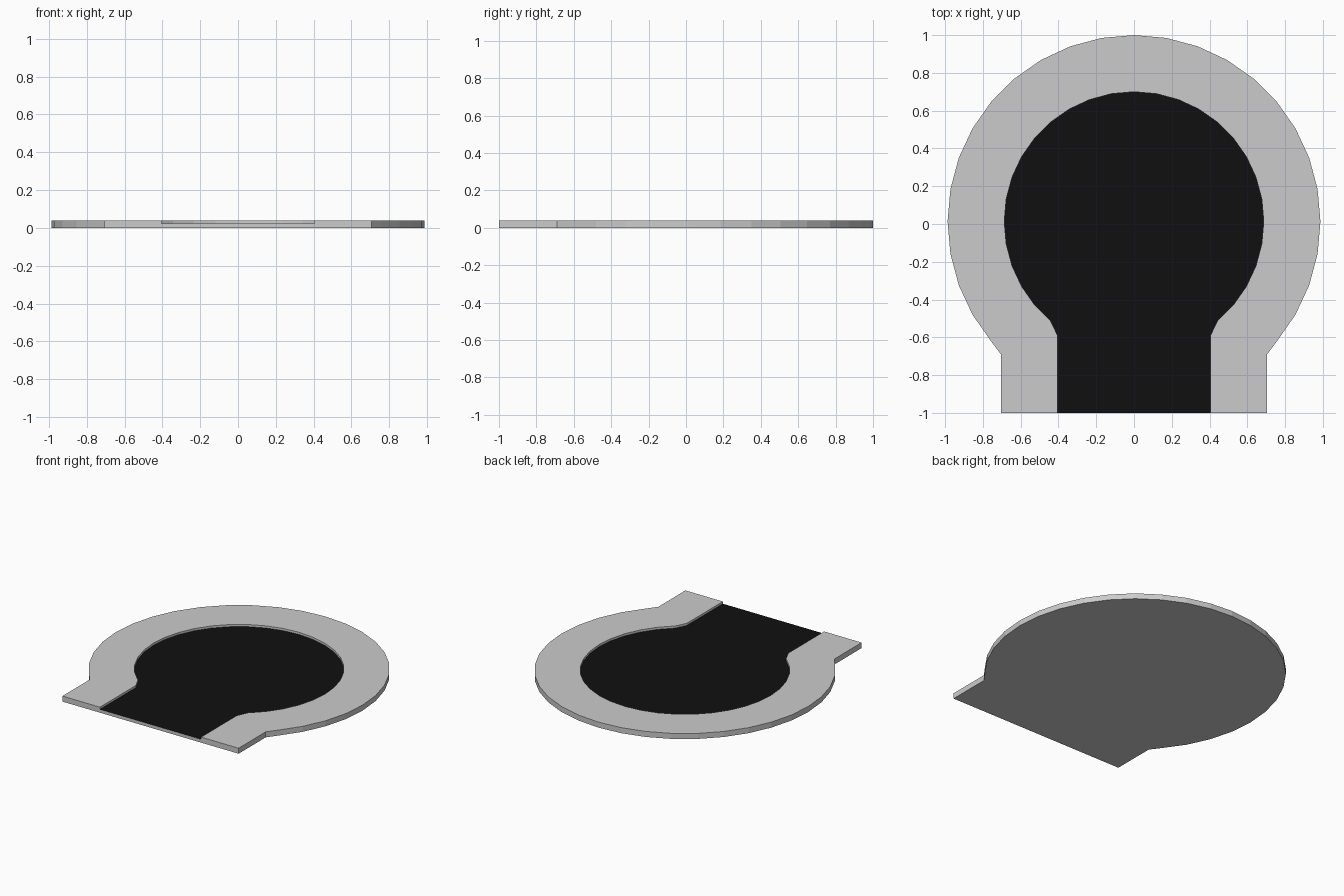
import bpy, bmesh
from math import sin, cos, radians

if "Cube" in bpy.data.objects:
    bpy.data.objects.remove(bpy.data.objects["Cube"])

CENTRE_Y = 0.013
TOP, FLOOR = 0.04, 0.024


def keyhole(radius, last_angle, neck_x, neck_y):
    """Keyhole outline from front right corner, round the back, to front left."""
    arc = [(radius * sin(radians(a)), CENTRE_Y + radius * cos(radians(a)))
           for a in range(last_angle, -last_angle - 1, -10)]
    return ([(neck_x, -1), (neck_x, neck_y)] + arc
            + [(-neck_x, neck_y), (-neck_x, -1)])


def ring(bm, outline, z):
    return [bm.verts.new((x, y, z)) for x, y in outline]


def walls(bm, low, high):
    for i in range(len(low) - 1):
        bm.faces.new((low[i], low[i + 1], high[i + 1], high[i]))


outer = keyhole(0.987, 130, 0.705, -0.69)
inner = keyhole(0.687, 140, 0.405, -0.59)

bm = bmesh.new()
out_low, out_top = ring(bm, outer, 0), ring(bm, outer, TOP)
in_low, in_top = ring(bm, inner, FLOOR), ring(bm, inner, TOP)

# outer side and recess walls
walls(bm, out_low, out_top)
walls(bm, in_top, in_low)
# underside and raised rim
bm.faces.new(out_low[::-1])
bm.faces.new(out_top + in_top[::-1])
# notched front edge
bm.faces.new((out_low[-1], out_low[0], out_top[0], in_top[0],
              in_low[0], in_low[-1], in_top[-1], out_top[-1]))
# black recessed floor
bm.faces.new(in_low).material_index = 1
bmesh.ops.recalc_face_normals(bm, faces=bm.faces)

mesh = bpy.data.meshes.new("recessed_base")
bm.to_mesh(mesh)
bm.free()

grey = bpy.data.materials.new("grey_rim")
grey.diffuse_color = (0.8, 0.8, 0.8, 1)
grey.use_nodes = True
grey.node_tree.nodes["Principled BSDF"].inputs["Base Color"].default_value = grey.diffuse_color
black = bpy.data.materials.new("black_floor")
black.diffuse_color = (0.005, 0.005, 0.005, 1)
black.use_nodes = True
black.node_tree.nodes["Principled BSDF"].inputs["Base Color"].default_value = black.diffuse_color
mesh.materials.append(grey)
mesh.materials.append(black)

base = bpy.data.objects.new("recessed_base", mesh)
bpy.context.collection.objects.link(base)
